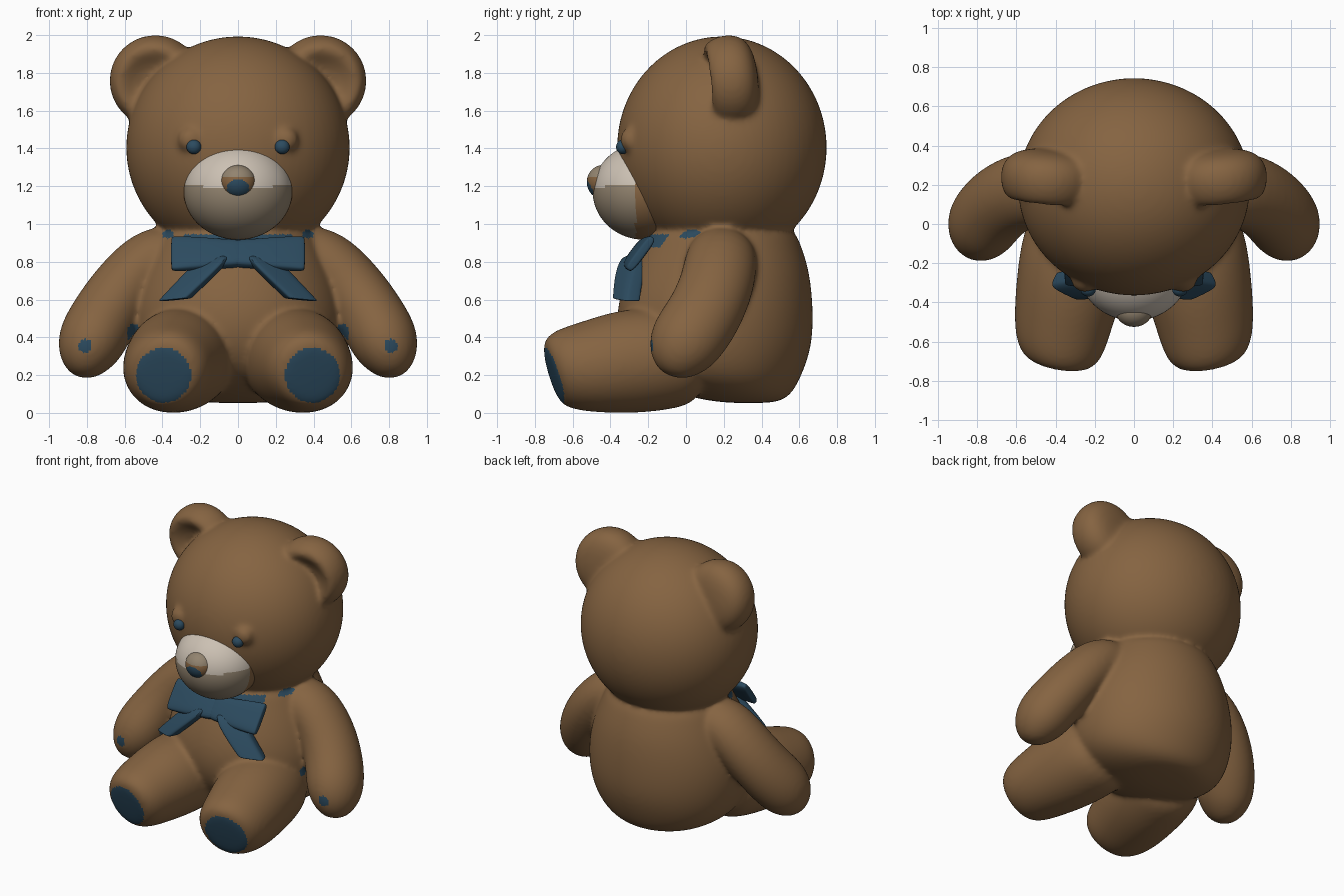
import bpy, bmesh, math
from mathutils import Vector, Matrix

if "Cube" in bpy.data.objects:
    bpy.data.objects.remove(bpy.data.objects["Cube"])


def material(name, rgb):
    m = bpy.data.materials.new(name)
    m.diffuse_color = (*rgb, 1)
    m.use_nodes = True
    m.node_tree.nodes["Principled BSDF"].inputs["Base Color"].default_value = m.diffuse_color
    return m


BROWN = material("brown_fur", (0.235, 0.126, 0.053))
BLUE = material("navy_blue", (0.025, 0.070, 0.115))
CREAM = material("light_cream", (0.60, 0.53, 0.45))
TAUPE = material("taupe", (0.29, 0.23, 0.16))


def finish(bm, name, mats, mirror=False, subsurf=0):
    bmesh.ops.recalc_face_normals(bm, faces=bm.faces)
    for f in bm.faces:
        f.smooth = True
    me = bpy.data.meshes.new(name)
    bm.to_mesh(me)
    bm.free()
    ob = bpy.data.objects.new(name, me)
    bpy.context.collection.objects.link(ob)
    for m in mats:
        me.materials.append(m)
    if mirror:
        ob.modifiers.new("mirror", "MIRROR").use_mirror_merge = False
    if subsurf:
        s = ob.modifiers.new("smooth", "SUBSURF")
        s.levels = s.render_levels = subsurf
    return ob


def ball(name, pos, radii, mats, mirror=False, rule=None, seg=48):
    """Ellipsoid; rule(face centre) gives the material slot."""
    bm = bmesh.new()
    mat = Matrix.Translation(pos) @ Matrix.Diagonal((*radii, 1))
    bmesh.ops.create_uvsphere(bm, u_segments=seg, v_segments=seg * 2 // 3, radius=1, matrix=mat)
    if rule:
        for f in bm.faces:
            f.material_index = rule(f.calc_center_median())
    return finish(bm, name, mats, mirror)


def loft(name, rings, mats, mirror=False, square=1.0, sides=24, matrix=None):
    """Skin through rings of (centre, u axis, v axis), closed at both ends."""
    bm = bmesh.new()

    def power(a):
        return math.copysign(abs(a) ** square, a)

    loops = []
    for c, u, v in rings:
        angles = [2 * math.pi * i / sides for i in range(sides)]
        loops.append([bm.verts.new(Vector(c) + Vector(u) * power(math.cos(a))
                                   + Vector(v) * power(math.sin(a))) for a in angles])
    for a, b in zip(loops, loops[1:]):
        for i in range(sides):
            j = (i + 1) % sides
            bm.faces.new((a[i], a[j], b[j], b[i]))
    bm.faces.new(loops[0])
    bm.faces.new(loops[-1])
    if matrix:
        bm.transform(matrix)
    return finish(bm, name, mats, mirror, 2)


def sweep(path):
    """Rings across a path of (centre, side radius, depth radius)."""
    pts = [Vector(p[0]) for p in path]
    rings = []
    for i, (c, ru, rv) in enumerate(path):
        t = (pts[min(i + 1, len(pts) - 1)] - pts[max(i - 1, 0)]).normalized()
        y = Vector((0, 1, 0))
        v = (y - t * y.dot(t)).normalized()
        rings.append((c, t.cross(v) * ru, v * rv))
    return rings


def evaluated(ob):
    dg = bpy.context.evaluated_depsgraph_get()
    return bpy.data.meshes.new_from_object(ob.evaluated_get(dg))


def fuse(name, parts, mats, rule):
    """Melt overlapping parts into one plush skin, then paint it by rule."""
    bm = bmesh.new()
    for ob in parts:
        bm.from_mesh(evaluated(ob))
        bpy.data.objects.remove(ob)
    me = bpy.data.meshes.new(name + "_raw")
    bm.to_mesh(me)
    bm.free()
    raw = bpy.data.objects.new(name + "_raw", me)
    bpy.context.collection.objects.link(raw)
    r = raw.modifiers.new("melt", "REMESH")
    r.mode, r.voxel_size = "VOXEL", 0.014
    s = raw.modifiers.new("soften", "SMOOTH")
    s.factor, s.iterations = 0.5, 16
    bm = bmesh.new()
    bm.from_mesh(evaluated(raw))
    bpy.data.objects.remove(raw)
    for f in bm.faces:
        f.material_index = rule(f.calc_center_median())
    return finish(bm, name, mats)


# Torso: stacked ellipses of (z, y centre, x radius, y radius)
torso = [(0.05, .34, .16, .12), (0.08, .28, .34, .27), (0.18, .18, .50, .43),
         (0.35, .155, .56, .52), (0.55, .15, .57, .53), (0.75, .175, .51, .485),
         (0.90, .19, .44, .42), (1.03, .19, .38, .36)]
parts = [loft("torso", [((0, y, z), (rx, 0, 0), (0, ry, 0)) for z, y, rx, ry in torso], [])]

# Head and brows
parts.append(ball("head", (0, .19, 1.405), (.592, .555, .588), [], seg=64))
parts.append(ball("brows", (.252, -.285, 1.445), (.07, .065, .07), [], True, seg=24))

# Ears: rounded discs with a shallow hollow front, (radius, depth)
ear = [(.03, -.06), (.10, -.075), (.155, -.112), (.195, -.125), (.232, -.08),
       (.25, -.01), (.242, .06), (.2, .115), (.12, .142), (.03, .148)]
parts.append(loft("ears", [((0, y, 0), (r, 0, 0), (0, 0, r)) for r, y in ear], [], True,
                  matrix=Matrix.Translation((.437, .232, 1.757))
                  @ Matrix.Rotation(math.radians(5), 4, 'Z')
                  @ Matrix.Rotation(math.radians(6), 4, 'X')))

# Arms
arm = [((.28, .19, .87), .14, .16), ((.45, .19, .825), .175, .195),
       ((.60, .165, .67), .178, .20), ((.71, .09, .505), .184, .203),
       ((.777, .0, .385), .186, .203), ((.805, -.04, .295), .155, .172),
       ((.817, -.062, .225), .10, .112), ((.822, -.072, .192), .04, .045)]
parts.append(loft("arms", sweep(arm), [], True))

# Legs: (x, y, z, x radius, z radius, lean)
leg = [(.395, -.71, .20, .13, .135, .3), (.387, -.695, .212, .18, .178, .3),
       (.38, -.63, .225, .226, .215, .3), (.365, -.50, .24, .25, .242, .25),
       (.325, -.30, .275, .275, .28, .15), (.29, -.08, .29, .28, .275, 0),
       (.25, .10, .27, .23, .21, 0)]
parts.append(loft("legs", [((x, y, z), (rx, .18 * rx, 0), (0, -k * rz, rz))
                           for x, y, z, rx, rz, k in leg], [], True))


def within(a, b, ra, rb):
    return (a / ra) ** 2 + (b / rb) ** 2 < 1


def fur_paint(c):
    x = abs(c.x)
    sole = c.y < -.55 and within(x - .395, c.z - .2, .145, .145)
    hand = c.y < -.05 and within(x - .81, c.z - .355, .035, .036)
    shoulder = c.y < .1 and within(x - .37, c.z - .945, .03, .022)
    ribbon = c.y < 0 and x < .29 and .88 < c.z < .945
    hip = (Vector((x, c.y, c.z)) - Vector((.56, -.02, .43))).length < .045
    return int(sole or hand or shoulder or ribbon or hip)


fuse("plush_body", parts, [BROWN, BLUE], fur_paint)


# Face: two-tone muzzle, nose and eyes
def muzzle_paint(c):
    if c.y > -.265:
        return 2
    return int(c.z > 1.175 + .12 * abs(c.x))


def nose_paint(c):
    if c.y < -.44 and within(c.x, c.z - 1.193, .06, .043):
        return 2
    return int(c.z > 1.247)


ball("muzzle", (0, -.222, 1.173), (.288, .272, .256), [TAUPE, CREAM, BROWN], seg=72,
     rule=muzzle_paint)
ball("nose", (0, -.44, 1.222), (.095, .085, .09), [BROWN, TAUPE, BLUE], seg=64, rule=nose_paint)
ball("eyes", (.234, -.336, 1.408), (.039, .034, .038), [BLUE], True, seg=24)

# Bow loops: (x, half height, half thickness, y)
bow = [(-.06, .085, .035, -.26), (.08, .085, .035, -.262), (.18, .10, .035, -.258),
       (.30, .108, .03, -.245), (.345, .11, .024, -.24), (.355, .10, .02, -.24)]
loft("bow_loops", [((x, y, .843), (0, -.8 * t, .6 * t), (0, .6 * h, .8 * h))
                   for x, h, t, y in bow], [BLUE], True, square=.6)

# Bow tails hanging down the chest: (centre, half width)
tail = [((.10, -.265, .84), .085), ((.20, -.30, .735), .088), ((.29, -.312, .645), .082),
        ((.332, -.316, .602), .08), ((.336, -.316, .597), .075)]
loft("bow_tails", [(c, (w, .5 * w, -.1 * w), (.02, -.045, .0)) for c, w in tail],
     [BLUE], True, square=.5)
